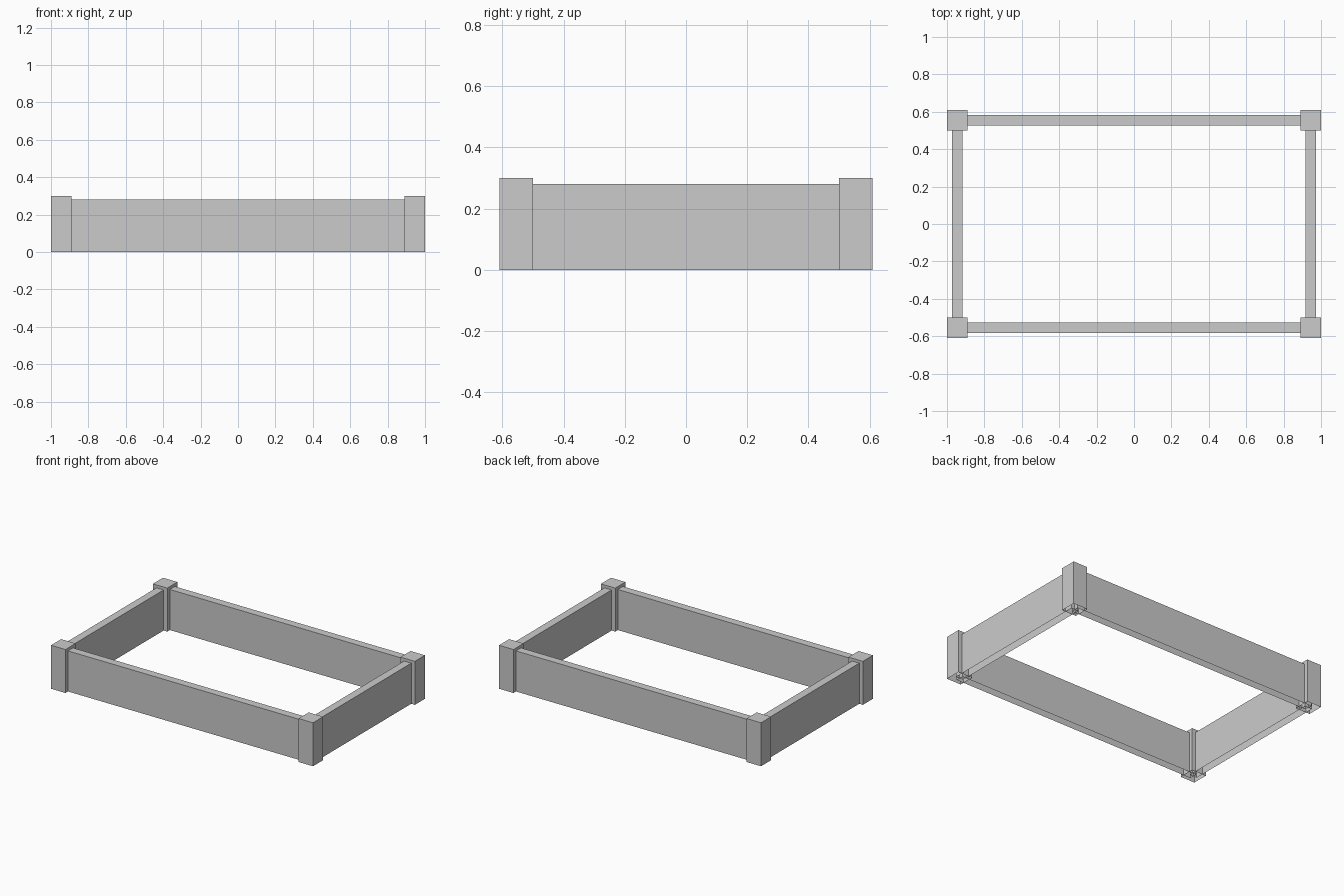
import bpy
import bmesh

if "Cube" in bpy.data.objects:
    bpy.data.objects.remove(bpy.data.objects["Cube"])

POST_X, POST_Y = 0.945, 0.555   # post centres
POST_W, POST_H = 0.11, 0.30
BOARD_T, BOARD_H = 0.055, 0.28


def open_box(name, x, y, sx, sy, height):
    """Box standing on the ground with no bottom face."""
    bm = bmesh.new()
    bmesh.ops.create_cube(bm, size=1)
    for v in bm.verts:
        v.co = (v.co.x * sx, v.co.y * sy, (v.co.z + 0.5) * height)
    bm.normal_update()
    bottom = [f for f in bm.faces if f.normal.z < -0.9]
    bmesh.ops.delete(bm, geom=bottom, context='FACES_ONLY')
    mesh = bpy.data.meshes.new(name)
    bm.to_mesh(mesh)
    bm.free()
    obj = bpy.data.objects.new(name, mesh)
    obj.location = (x, y, 0)
    bpy.context.collection.objects.link(obj)
    return obj


# Corner posts
for sx, side in ((-1, "left"), (1, "right")):
    for sy, end in ((-1, "front"), (1, "back")):
        open_box(f"{end}_{side}_post", sx * POST_X, sy * POST_Y,
                 POST_W, POST_W, POST_H)

# Long boards, running into the posts
for s, name in ((-1, "front_board"), (1, "back_board")):
    open_box(name, 0, s * POST_Y, 2 * POST_X, BOARD_T, BOARD_H)

# Short boards
for s, name in ((-1, "left_board"), (1, "right_board")):
    open_box(name, s * POST_X, 0, BOARD_T, 2 * POST_Y, BOARD_H)
